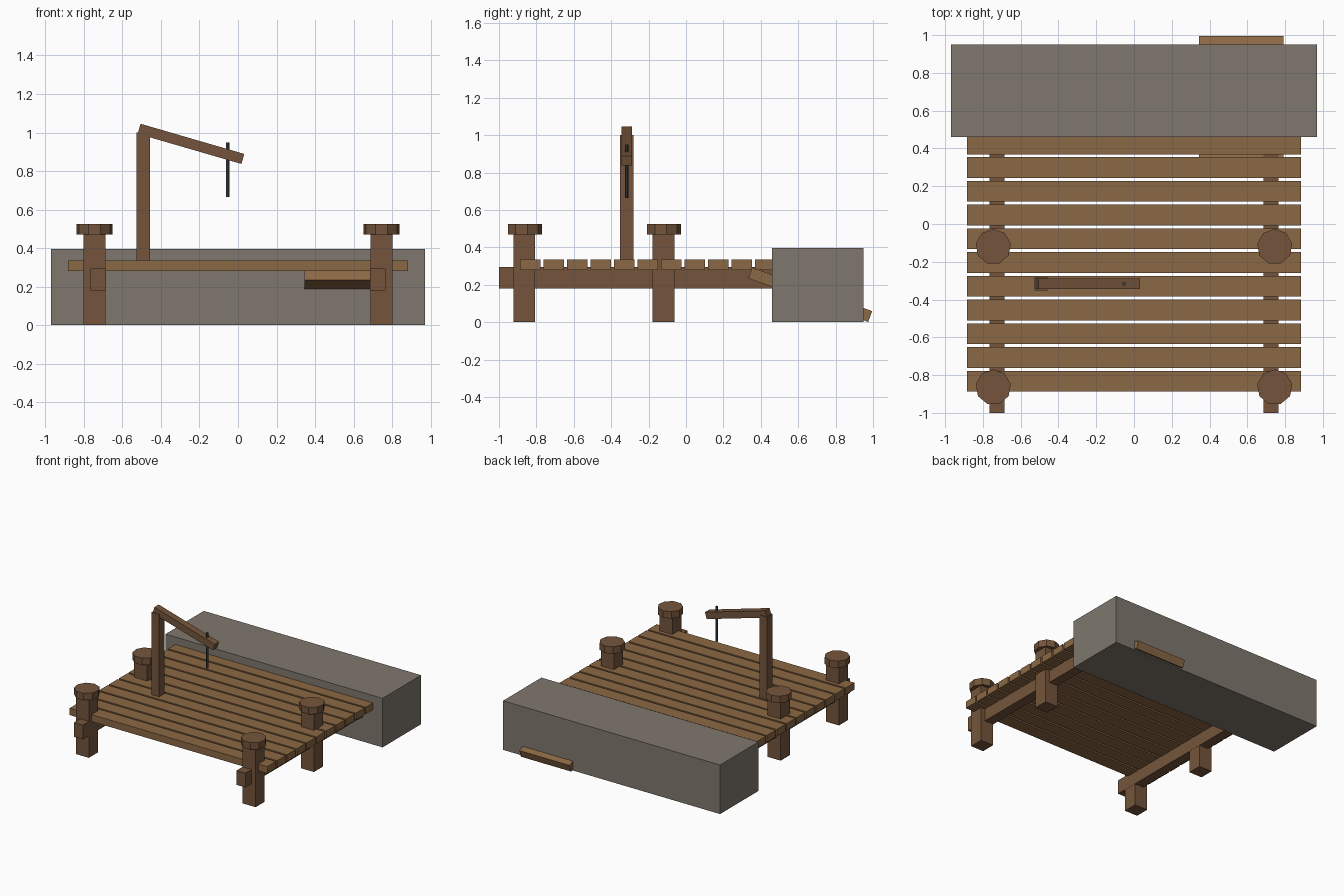
import bpy, math
from mathutils import Matrix

if "Cube" in bpy.data.objects:
    bpy.data.objects.remove(bpy.data.objects["Cube"])


def material(name, rgb):
    m = bpy.data.materials.new(name)
    m.diffuse_color = (*[(c / 255) ** 2.2 for c in rgb], 1)
    m.use_nodes = True
    m.node_tree.nodes["Principled BSDF"].inputs["Base Color"].default_value = m.diffuse_color
    return m


PLANK = material("plank_wood", (138, 104, 70))
DARK = material("dark_wood", (116, 86, 62))
STONE = material("stone", (126, 119, 109))
IRON = material("iron", (58, 64, 68))


def finish(name, mat, rot=(0, 0, 0)):
    ob = bpy.context.object
    ob.name = name
    ob.rotation_euler = rot
    ob.data.materials.append(mat)
    return ob


def box(name, center, size, mat, rot=(0, 0, 0)):
    bpy.ops.mesh.primitive_cube_add(size=1, location=center)
    bpy.context.object.data.transform(Matrix.Diagonal((*size, 1)))
    return finish(name, mat, rot)


def cylinder(name, center, radius, height, sides, mat):
    bpy.ops.mesh.primitive_cylinder_add(vertices=sides, radius=radius,
                                        depth=height, location=center)
    return finish(name, mat)


# Stone quay at the back
box("quay_block", (0, 0.705, 0.198), (1.94, 0.49, 0.396), STONE)

# Deck planks
for i in range(11):
    box(f"deck_plank_{i + 1}", (0, -0.832 + i * 0.1256, 0.308),
        (1.766, 0.11, 0.056), PLANK)

# Long side beams and capped mooring posts
for side, s in (("left", -1), ("right", 1)):
    box(f"{side}_beam", (s * 0.726, -0.25, 0.237), (0.08, 1.5, 0.115), DARK)
    for row, y in (("front", -0.864), ("rear", -0.12)):
        box(f"{side}_{row}_post", (s * 0.745, y, 0.2425),
            (0.116, 0.116, 0.485), DARK)
        cylinder(f"{side}_{row}_post_cap", (s * 0.745, y, 0.498),
                 0.094, 0.056, 9, DARK)

# Crane: mast, sloping arm and hanging line
box("crane_mast", (-0.493, -0.317, 0.655), (0.07, 0.07, 0.69), DARK)
box("crane_arm", (-0.244, -0.317, 0.941), (0.561, 0.056, 0.054), DARK,
    (0, math.radians(16.2), 0))
cylinder("crane_line", (-0.053, -0.317, 0.807), 0.01, 0.284, 6, IRON)

# Sloping gangplank passing through the quay
box("gangplank", (0.568, 0.664, 0.147), (0.448, 0.683, 0.062), PLANK,
    (math.radians(-20), 0, 0))
